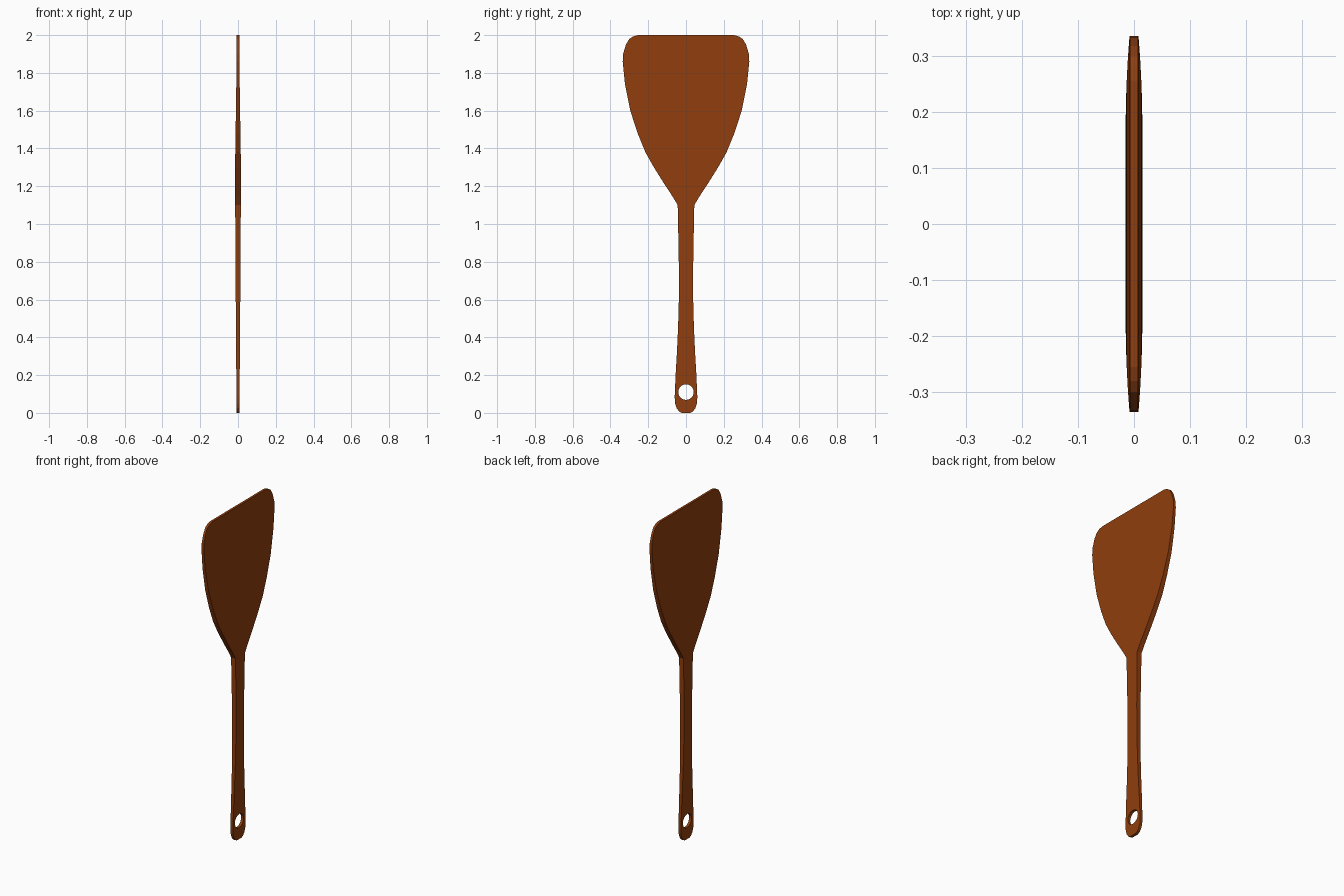
import bpy, bmesh

if "Cube" in bpy.data.objects:
    bpy.data.objects.remove(bpy.data.objects["Cube"])

# Profile stations: height, half width, half thickness
profile = [
    (0.00, 0.022, 0.008), (0.008, 0.037, 0.008), (0.025, 0.050, 0.008),
    (0.05, 0.058, 0.008), (0.085, 0.060, 0.008), (0.20, 0.055, 0.009),
    (0.32, 0.048, 0.010), (0.45, 0.042, 0.011), (0.60, 0.038, 0.012),
    (0.78, 0.038, 0.013), (0.95, 0.041, 0.014), (1.10, 0.044, 0.015),
    (1.15, 0.074, 0.015), (1.22, 0.120, 0.015), (1.30, 0.170, 0.015),
    (1.38, 0.215, 0.0145), (1.48, 0.256, 0.013), (1.60, 0.295, 0.011),
    (1.74, 0.323, 0.009), (1.86, 0.335, 0.008), (1.90, 0.333, 0.0075),
    (1.95, 0.318, 0.007), (1.98, 0.300, 0.007), (1.993, 0.280, 0.007),
    (2.00, 0.255, 0.007),
]

# Flat spatula body lofted through rectangular sections
bm = bmesh.new()
rings = [[bm.verts.new(p) for p in ((-t, -w, z), (t, -w, z), (t, w, z), (-t, w, z))]
         for z, w, t in profile]
for a, b in zip(rings, rings[1:]):
    for i in range(4):
        j = (i + 1) % 4
        bm.faces.new((a[i], a[j], b[j], b[i]))
bm.faces.new(rings[0][::-1])
bm.faces.new(rings[-1])
bmesh.ops.recalc_face_normals(bm, faces=bm.faces)
mesh = bpy.data.meshes.new("spatula")
bm.to_mesh(mesh)
bm.free()
spatula = bpy.data.objects.new("spatula", mesh)
bpy.context.collection.objects.link(spatula)

# Hanging hole through the handle end
bpy.ops.mesh.primitive_cylinder_add(vertices=24, radius=0.041, depth=0.2,
                                    location=(0, 0, 0.11), rotation=(0, 1.5707963, 0))
cutter = bpy.context.object
cutter.name = "hole_cutter"
cutter.hide_render = True
cut = spatula.modifiers.new("hanging_hole", "BOOLEAN")
cut.operation = "DIFFERENCE"
cut.solver = "EXACT"
cut.object = cutter
bpy.ops.object.select_all(action="DESELECT")
spatula.select_set(True)
bpy.context.view_layer.objects.active = spatula
bpy.ops.object.modifier_apply(modifier=cut.name)
bpy.data.objects.remove(cutter)

# Brown wood
wood = bpy.data.materials.new("brown_wood")
wood.diffuse_color = (0.28, 0.048, 0.004, 1)
wood.use_nodes = True
wood.node_tree.nodes["Principled BSDF"].inputs["Base Color"].default_value = wood.diffuse_color
spatula.data.materials.clear()
spatula.data.materials.append(wood)
